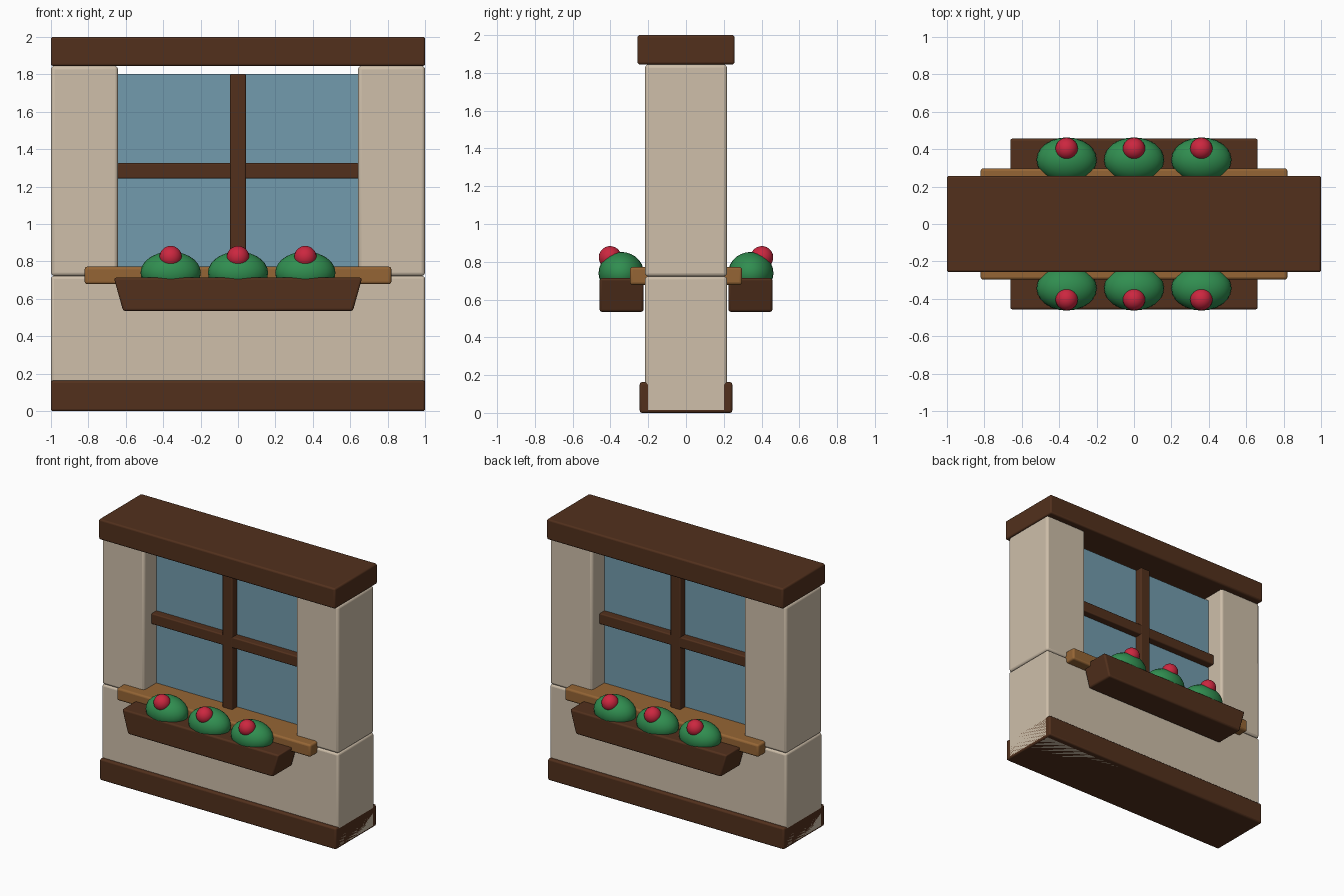
import bpy, bmesh, math

if "Cube" in bpy.data.objects:
    bpy.data.objects.remove(bpy.data.objects["Cube"])


def material(name, rgb):
    m = bpy.data.materials.new(name)
    m.diffuse_color = (*rgb, 1)
    m.use_nodes = True
    m.node_tree.nodes["Principled BSDF"].inputs["Base Color"].default_value = m.diffuse_color
    return m


PLASTER = material("plaster", (0.62, 0.52, 0.40))
DARK = material("dark_wood", (0.085, 0.03, 0.012))
LIGHT = material("light_wood", (0.30, 0.13, 0.035))
GLASS = material("glass", (0.17, 0.33, 0.42))
LEAF = material("leaf", (0.03, 0.27, 0.08))
RED = material("red", (0.60, 0.02, 0.05))


def finish(name, bm, mat, bevel=0.0):
    me = bpy.data.meshes.new(name)
    bmesh.ops.recalc_face_normals(bm, faces=bm.faces)
    bm.to_mesh(me)
    bm.free()
    me.materials.append(mat)
    ob = bpy.data.objects.new(name, me)
    bpy.context.collection.objects.link(ob)
    if bevel:
        mod = ob.modifiers.new("bevel", 'BEVEL')
        mod.width = bevel
        mod.segments = 3
        mod.limit_method = 'ANGLE'
    bpy.context.view_layer.objects.active = ob
    bpy.ops.object.select_all(action='DESELECT')
    ob.select_set(True)
    bpy.ops.object.shade_smooth_by_angle(angle=math.radians(35))
    return ob


def box(name, x, y, z, mat, bevel=0.0, taper=1.0):
    """Box from (min, max) ranges; taper scales the bottom face along x."""
    bm = bmesh.new()
    bmesh.ops.create_cube(bm, size=1)
    for v in bm.verts:
        low = v.co.z < 0
        v.co = [r[0] + (c + 0.5) * (r[1] - r[0]) for c, r in zip(v.co, (x, y, z))]
        if low:
            v.co.x *= taper
    return finish(name, bm, mat, bevel)


def ball(name, centre, radii, mat):
    bm = bmesh.new()
    bmesh.ops.create_uvsphere(bm, u_segments=24, v_segments=14, radius=1)
    for v in bm.verts:
        v.co = [c + r * p for c, r, p in zip(centre, radii, v.co)]
    return finish(name, bm, mat)


# Wall, skirting and lintel
box("lower_wall", (-1, 1), (-0.217, 0.217), (0, 0.722), PLASTER, 0.015)
box("base_beam", (-1, 1), (-0.245, 0.245), (0, 0.163), DARK, 0.012)
box("top_beam", (-1, 1), (-0.257, 0.257), (1.845, 2), DARK, 0.012)
box("left_pier", (-1, -0.642), (-0.217, 0.217), (0.722, 1.845), PLASTER, 0.018)
box("right_pier", (0.642, 1), (-0.217, 0.217), (0.722, 1.845), PLASTER, 0.018)

# Window pane, crossed bars and sill
box("window_pane", (-0.645, 0.645), (-0.07, 0.07), (0.722, 1.803), GLASS)
box("vertical_bar", (-0.042, 0.042), (-0.13, 0.13), (0.722, 1.803), DARK, 0.008)
box("horizontal_bar", (-0.645, 0.645), (-0.128, 0.128), (1.243, 1.325), DARK, 0.008)
box("window_sill", (-0.82, 0.82), (-0.297, 0.297), (0.678, 0.772), LIGHT, 0.014)

# Flower boxes on both sides, each with three bushes and berries
for side, s in (("front", -1), ("back", 1)):
    box(f"{side}_planter", (-0.664, 0.664), sorted((s * 0.225, s * 0.457)),
        (0.535, 0.713), DARK, 0.012, taper=0.925)
    for i in (-1, 0, 1):
        ball(f"{side}_bush_{i + 2}", (0.36 * i, s * 0.343, 0.74), (0.161, 0.12, 0.112), LEAF)
        ball(f"{side}_flower_{i + 2}", (0.36 * i, s * 0.402, 0.823), (0.06, 0.06, 0.06), RED)
